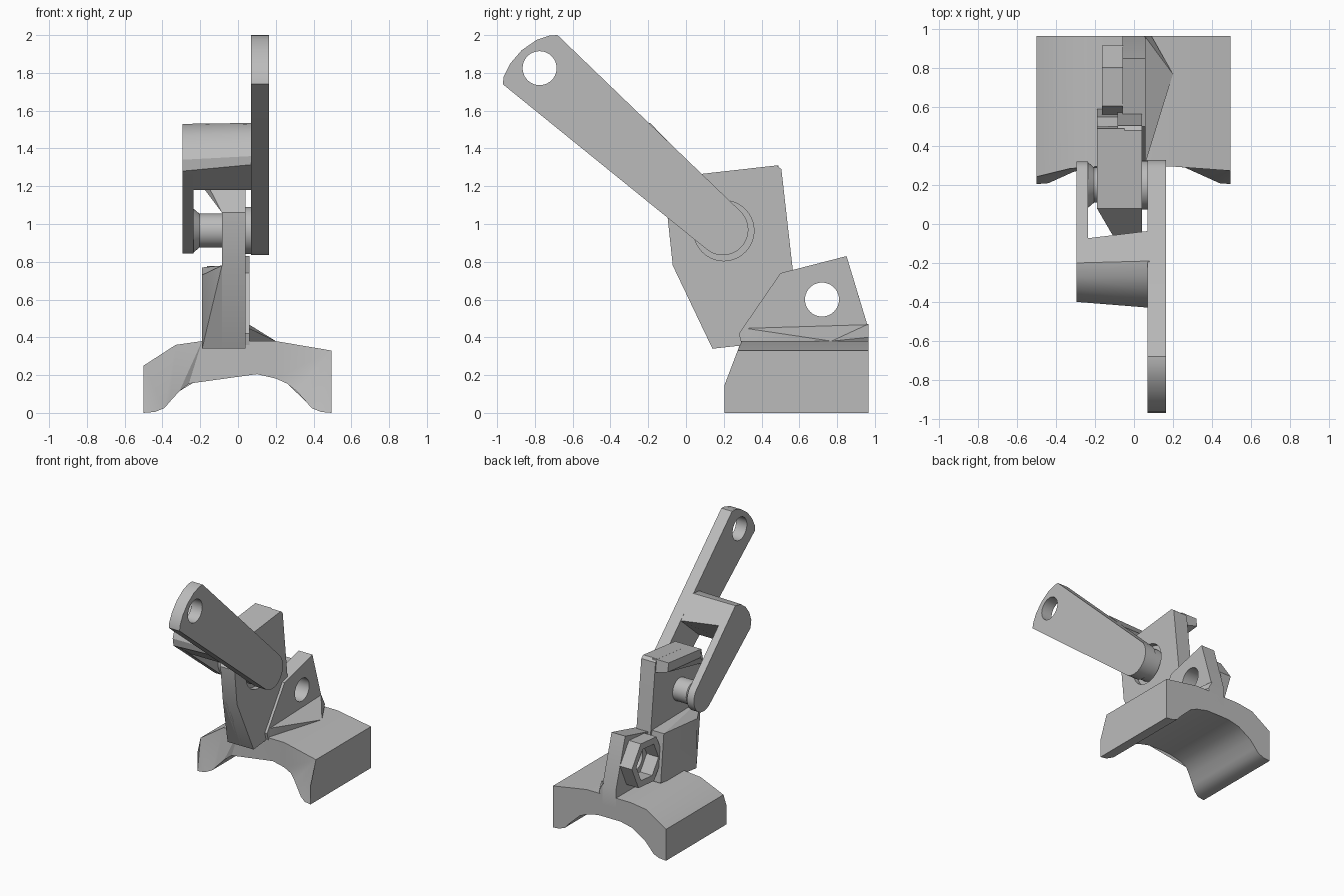
import bpy
import bmesh
from math import cos, sin, radians

cube = bpy.data.objects.get("Cube")
if cube:
    bpy.data.objects.remove(cube, do_unlink=True)

grey = bpy.data.materials.new("plain_grey")
grey.use_nodes = True
grey.diffuse_color = (0.5, 0.5, 0.5, 1)
grey.node_tree.nodes["Principled BSDF"].inputs["Base Color"].default_value = (0.5, 0.5, 0.5, 1)


def finish(name, bm):
    bmesh.ops.recalc_face_normals(bm, faces=bm.faces)
    mesh = bpy.data.meshes.new(name)
    bm.to_mesh(mesh)
    bm.free()
    mesh.materials.append(grey)
    obj = bpy.data.objects.new(name, mesh)
    bpy.context.collection.objects.link(obj)
    return obj


def loft(name, a, b):
    """Closed solid between two outlines with matching point counts."""
    bm = bmesh.new()
    va = [bm.verts.new(p) for p in a]
    vb = [bm.verts.new(p) for p in b]
    n = len(a)
    caps = [bm.faces.new(va), bm.faces.new(vb[::-1])]
    for i in range(n):
        j = (i + 1) % n
        bm.faces.new((va[i], vb[i], vb[j], va[j]))
    bmesh.ops.triangulate(bm, faces=caps)
    return finish(name, bm)


def plate(name, outline, x0, x1):
    """Side outline (y, z) extruded along x."""
    return loft(name, [(x0, y, z) for y, z in outline], [(x1, y, z) for y, z in outline])


def hull(name, points):
    bm = bmesh.new()
    for p in points:
        bm.verts.new(p)
    bmesh.ops.convex_hull(bm, input=bm.verts)
    return finish(name, bm)


def arc(centre, r, start, end, steps):
    return [(centre[0] + r * cos(radians(start + (end - start) * i / steps)),
             centre[1] + r * sin(radians(start + (end - start) * i / steps)))
            for i in range(steps + 1)]


def ring_points(centre, r, sides, turn=0):
    return arc(centre, r, turn, turn + 360, sides)[:-1]


def pin(name, centre, r0, r1, x0, x1, sides=40):
    return loft(name, [(x0, y, z) for y, z in ring_points(centre, r0, sides)],
                [(x1, y, z) for y, z in ring_points(centre, r1, sides)])


def cut(obj, cutter):
    cutter.hide_render = True
    mod = obj.modifiers.new("hole", 'BOOLEAN')
    mod.operation = 'DIFFERENCE'
    mod.solver = 'EXACT'
    mod.object = cutter
    bpy.context.view_layer.objects.active = obj
    bpy.ops.object.modifier_apply(modifier=mod.name)
    bpy.data.objects.remove(cutter, do_unlink=True)


PIVOT = (0.2, 0.965)
BOLT = (0.72, 0.6)
TIP = (-0.775, 1.825)

# Saddle: arched block with a front edge that leans back toward the middle
half_arch = [(0.44, 0.005), (0.39, 0.025), (0.36, 0.06), (0.31, 0.115), (0.26, 0.155),
             (0.2, 0.182), (0.1, 0.205)]
section = [(-0.5, 0), (-0.5, 0.15), (-0.5, 0.25), (-0.33, 0.36), (-0.19, 0.38), (0.2, 0.38),
           (0.495, 0.33), (0.495, 0.15), (0.495, 0)]
section += half_arch + [(0, 0.21)] + [(-x, z) for x, z in reversed(half_arch)]


def front_y(x, z):
    lean = max(0, z - 0.15) * 0.38
    inward = max(0, min(1, (0.45 - abs(x)) / 0.2)) * 0.09
    return 0.205 + max(lean, inward)


loft("saddle", [(x, front_y(x, z), z) for x, z in section], [(x, 0.965, z) for x, z in section])

# Upright fin on the saddle with its bolt hole and side fillet
fin = plate("saddle_fin", [(0.31, 0.3), (0.28, 0.42), (0.5, 0.74), (0.85, 0.83),
                           (0.965, 0.45), (0.965, 0.3)], -0.06, 0.06)
cut(fin, pin("fin_cutter", BOLT, 0.09, 0.09, -0.3, 0.3))
hull("fin_fillet", [(0.055, 0.965, 0.47), (0.055, 0.3, 0.45), (0.2, 0.77, 0.38), (0.09, 0.965, 0.4),
                    (0.055, 0.965, 0.3), (0.055, 0.3, 0.3), (0.18, 0.77, 0.3)])

# Hexagonal nut holder on the side of the fin
nut = plate("nut_holder", ring_points(BOLT, 0.197, 6, 5), -0.165, -0.055)
cut(nut, plate("nut_cutter", ring_points(BOLT, 0.14, 6, 5), -0.3, 0.1))

# Middle link: plate with a shallow round seat for the pivot
link = plate("link_plate", [(0.14, 0.34), (0.6, 0.39), (0.565, 0.76), (0.505, 1.29), (0.48, 1.31),
                            (0.08, 1.265), (-0.1, 1.06), (-0.07, 0.78)], -0.085, 0.04)
cut(link, pin("seat_cutter", PIVOT, 0.16, 0.16, 0, 0.2))

# Link foot and top flange, both tapering toward the front edge
hull("link_foot", [(x, y, z) for x in (-0.19, -0.05)
                   for y, z in ((0.14, 0.34), (0.59, 0.39), (0.55, 0.77), (0.13, 0.73))]
     + [(-0.085, -0.07, 0.78), (-0.05, -0.07, 0.78)])
hull("link_flange", [(-0.19, 0.08, 1.265), (-0.19, 0.49, 1.31), (-0.19, 0.5, 1.24), (-0.19, 0.09, 1.2),
                     (-0.05, 0.08, 1.265), (-0.05, 0.49, 1.31), (-0.05, 0.505, 1.2),
                     (-0.085, -0.1, 1.06), (-0.05, -0.1, 1.06)])

# Pivot pins on either side of the link
pin("pivot_boss", PIVOT, 0.125, 0.125, -0.01, 0.1)
pin("pivot_pin", PIVOT, 0.09, 0.09, -0.25, -0.05)
pin("pivot_collar", PIVOT, 0.12, 0.09, -0.24, -0.205)

# Long lever arm with a rounded tip and a hole
arm = plate("lever_arm", arc((0.195, 0.97), 0.135, -128, 46, 24)
            + [(-0.68, 2.0), (-0.72, 1.998), (-0.79, 1.975), (-0.87, 1.92), (-0.93, 1.85),
               (-0.965, 1.78), (-0.97, 1.74)], 0.07, 0.165)
cut(arm, pin("tip_cutter", TIP, 0.09, 0.09, -0.1, 0.4))

# Short fork leg on the other side of the link
cap_left = [(-0.2, 1.53), (-0.27, 1.515), (-0.33, 1.47), (-0.375, 1.41), (-0.4, 1.34), (-0.39, 1.28)]
plate("fork_leg", arc(PIVOT, 0.122, -128, 46, 24) + cap_left, -0.295, -0.235)

# Bridge joining the arm and the fork leg, round on its front
cap_right = [(-0.19, 1.535), (-0.27, 1.525), (-0.345, 1.48), (-0.4, 1.42), (-0.43, 1.36), (-0.425, 1.315)]
left_end = [(-0.08, 1.41)] + cap_left + [(-0.26, 1.18)]
right_end = [(-0.035, 1.375)] + cap_right + [(-0.26, 1.18)]
loft("fork_bridge", [(-0.295, y, z) for y, z in left_end], [(0.08, y, z) for y, z in right_end])

# Smooth shading on the round surfaces, sharp edges kept
for obj in bpy.context.collection.objects:
    if obj.type == 'MESH' and obj.data.materials and obj.data.materials[0] == grey:
        bpy.ops.object.select_all(action='DESELECT')
        obj.select_set(True)
        bpy.context.view_layer.objects.active = obj
        bpy.ops.object.shade_smooth_by_angle(angle=radians(28))
